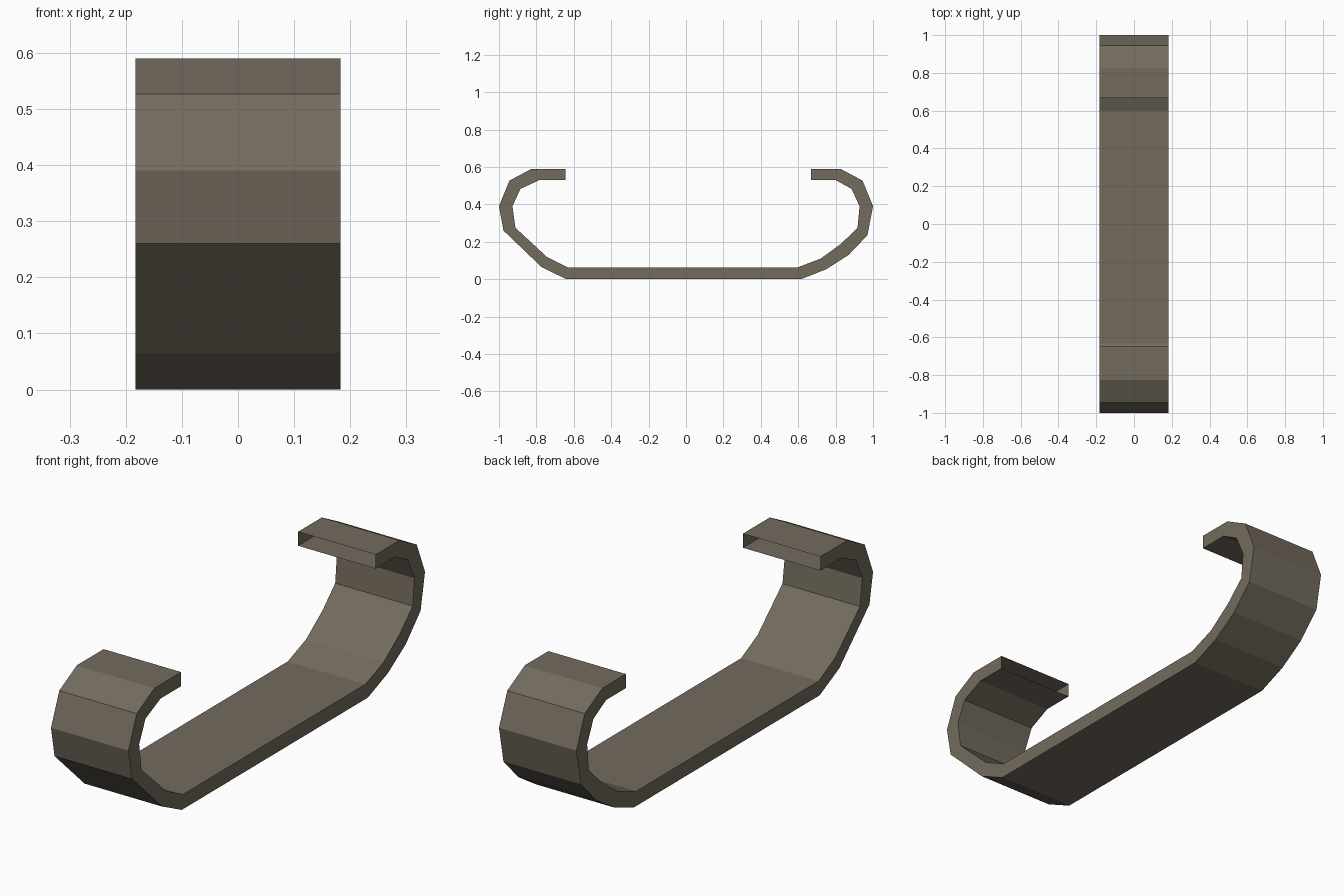
import bpy, bmesh

if "Cube" in bpy.data.objects:
    bpy.data.objects.remove(bpy.data.objects["Cube"])

HALF_WIDTH = 0.183

# Matching outer and inner profile points (y, z), from left tip to right tip
OUTER = [(-.645, .59), (-.826, .59), (-.944, .527), (-1, .39), (-.976, .26),
         (-.773, .065), (-.64, 0), (.615, 0), (.75, .053), (.87, .13),
         (.97, .235), (1, .39), (.944, .527), (.826, .59), (.667, .59)]
INNER = [(-.645, .53), (-.783, .53), (-.885, .483), (-.928, .39), (-.912, .275),
         (-.745, .12), (-.633, .063), (.597, .063), (.72, .11), (.83, .19),
         (.917, .275), (.928, .39), (.885, .483), (.80, .53), (.667, .53)]

mat = bpy.data.materials.new("olive brown metal")
mat.diffuse_color = (0.17, 0.146, 0.11, 1)
mat.use_nodes = True
mat.node_tree.nodes["Principled BSDF"].inputs["Base Color"].default_value = mat.diffuse_color

# Curved clip band: hollow rectangular section with open tips
bm = bmesh.new()
rings = []
for o, i in zip(OUTER, INNER):
    corners = [(-HALF_WIDTH, *o), (HALF_WIDTH, *o),
               (HALF_WIDTH, *i), (-HALF_WIDTH, *i)]
    rings.append([bm.verts.new(c) for c in corners])
for a, b in zip(rings, rings[1:]):
    for k in range(4):
        n = (k + 1) % 4
        bm.faces.new((a[k], b[k], b[n], a[n]))
bm.normal_update()
# Make the underside face down
base = min(bm.faces, key=lambda f: f.calc_center_median().z)
if base.normal.z > 0:
    bmesh.ops.reverse_faces(bm, faces=bm.faces[:])

mesh = bpy.data.meshes.new("clip_band")
bm.to_mesh(mesh)
bm.free()
mesh.materials.append(mat)
band = bpy.data.objects.new("clip_band", mesh)
bpy.context.collection.objects.link(band)
